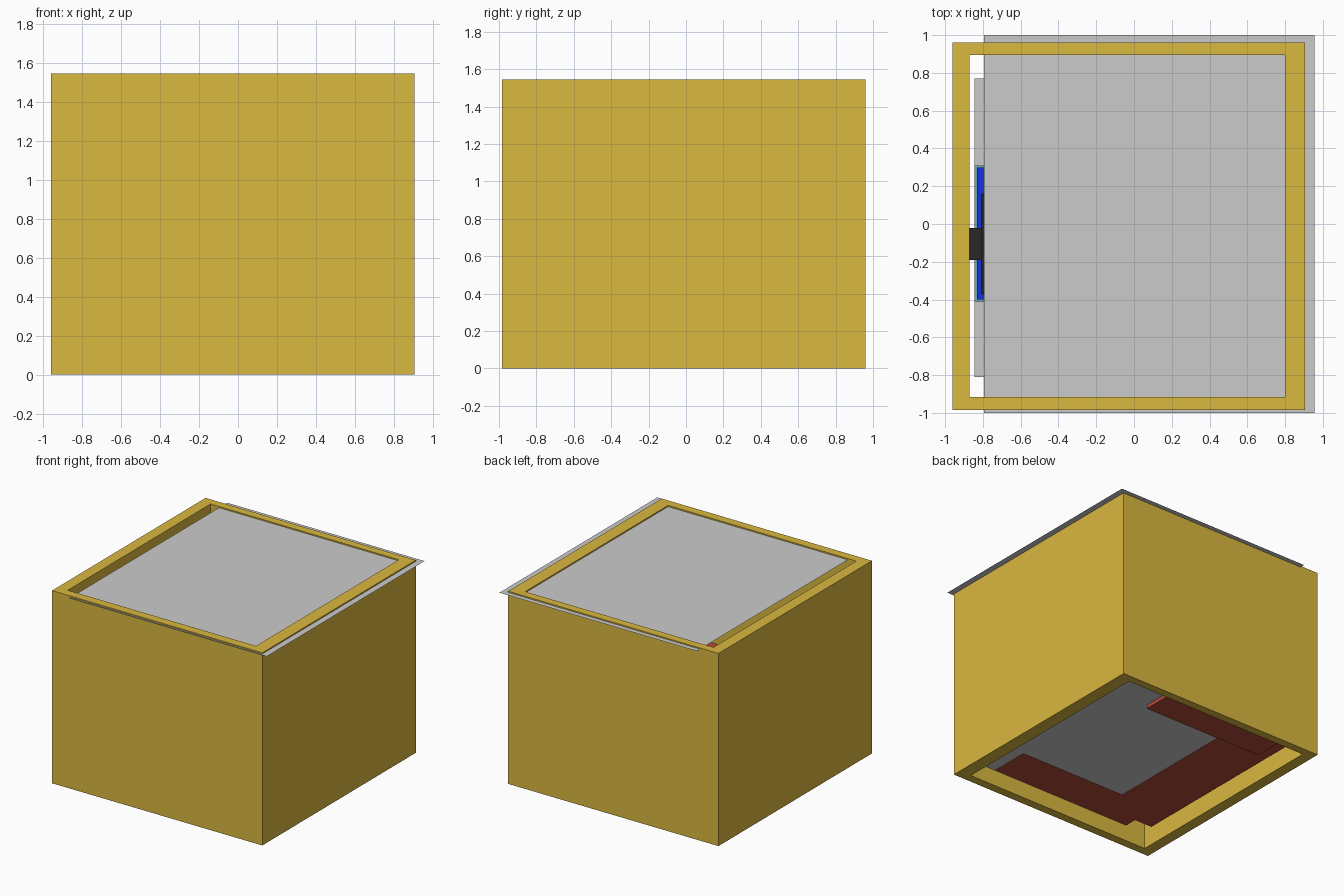
import bpy, bmesh

if "Cube" in bpy.data.objects:
    bpy.data.objects.remove(bpy.data.objects["Cube"])


def material(name, rgb):
    m = bpy.data.materials.new(name)
    m.diffuse_color = (*rgb, 1)
    m.use_nodes = True
    m.node_tree.nodes["Principled BSDF"].inputs["Base Color"].default_value = m.diffuse_color
    return m


YELLOW = material("yellow_paint", (0.70, 0.48, 0.05))
RED = material("red_fabric", (0.45, 0.07, 0.04))
BLUE = material("blue", (0.01, 0.03, 0.75))
TEAL = material("teal", (0.15, 0.40, 0.50))
BLACK = material("black", (0.02, 0.02, 0.02))


def finish(name, bm, mat=None):
    bmesh.ops.recalc_face_normals(bm, faces=bm.faces[:])
    mesh = bpy.data.meshes.new(name)
    bm.to_mesh(mesh)
    bm.free()
    if mat:
        mesh.materials.append(mat)
    ob = bpy.data.objects.new(name, mesh)
    bpy.context.collection.objects.link(ob)
    return ob


def box(name, x, y, z, mat=None):
    """Box from (min, max) pairs."""
    bm = bmesh.new()
    bmesh.ops.create_cube(bm, size=1)
    for v in bm.verts:
        v.co = [r[0] if c < 0 else r[1] for c, r in zip(v.co, (x, y, z))]
    return finish(name, bm, mat)


def sheet(name, x, y, z):
    """Flat horizontal rectangle."""
    bm = bmesh.new()
    bm.faces.new([bm.verts.new((px, py, z)) for px, py in
                  ((x[0], y[0]), (x[1], y[0]), (x[1], y[1]), (x[0], y[1]))])
    return finish(name, bm)


def ring(name, outer, inner, z0, z1, mat):
    """Rectangular tube from two (x0, x1, y0, y1) outlines."""
    bm = bmesh.new()
    loops = []
    for (x0, x1, y0, y1), z in ((outer, z0), (outer, z1), (inner, z1), (inner, z0)):
        loops.append([bm.verts.new((px, py, z)) for px, py in
                      ((x0, y0), (x1, y0), (x1, y1), (x0, y1))])
    for k in range(4):
        a, b = loops[k], loops[(k + 1) % 4]
        for i in range(4):
            j = (i + 1) % 4
            bm.faces.new((a[i], a[j], b[j], b[i]))
    return finish(name, bm, mat)


# Room shell: open-ended walls with thin ceiling and floor sheets
ring("walls", (-0.96, 0.905, -0.985, 0.96), (-0.87, 0.80, -0.915, 0.895), 0, 1.545, YELLOW)
sheet("ceiling", (-0.795, 0.955), (-1, 1), 1.535)
sheet("floor", (-0.69, 0.85), (-0.95, 0.93), 0.13)

# Two sofas facing each other: base, backrest, armrests
for name, x, y_back, y_front, z in (("front_sofa", (-0.69, 0.57), -0.91, -0.59, 0.128),
                                    ("back_sofa", (-0.74, 0.33), 0.88, 0.54, 0.10)):
    s = 1 if y_front > y_back else -1
    box(name + "_base", x, sorted((y_back, y_front)), (z, 0.30), RED)
    box(name + "_backrest", x, sorted((y_back, y_back + s * 0.10)), (0.30, 0.55), RED)
    for side, ax in (("left", (x[0], x[0] + 0.1)), ("right", (x[1] - 0.1, x[1]))):
        box(f"{name}_{side}_arm", ax, sorted((y_back + s * 0.10, y_front)), (0.30, 0.40), RED)

# Low cabinet along the left wall with a grey top
box("cabinet", (-0.845, -0.38), (-0.81, 0.77), (0.128, 0.36), RED)
box("cabinet_top", (-0.845, -0.38), (-0.81, 0.77), (0.36, 0.39))

# Blue tank with teal rim on the cabinet
box("tank_base", (-0.845, -0.50), (-0.41, 0.31), (0.39, 0.42), TEAL)
box("tank", (-0.83, -0.515), (-0.40, 0.30), (0.42, 0.52), BLUE)

# Wall screen on a bracket
box("screen_bracket", (-0.87, -0.80), (-0.19, -0.02), (0.70, 0.84), BLACK)
box("screen", (-0.81, -0.77), (-0.37, 0.16), (0.60, 0.95), BLACK)
